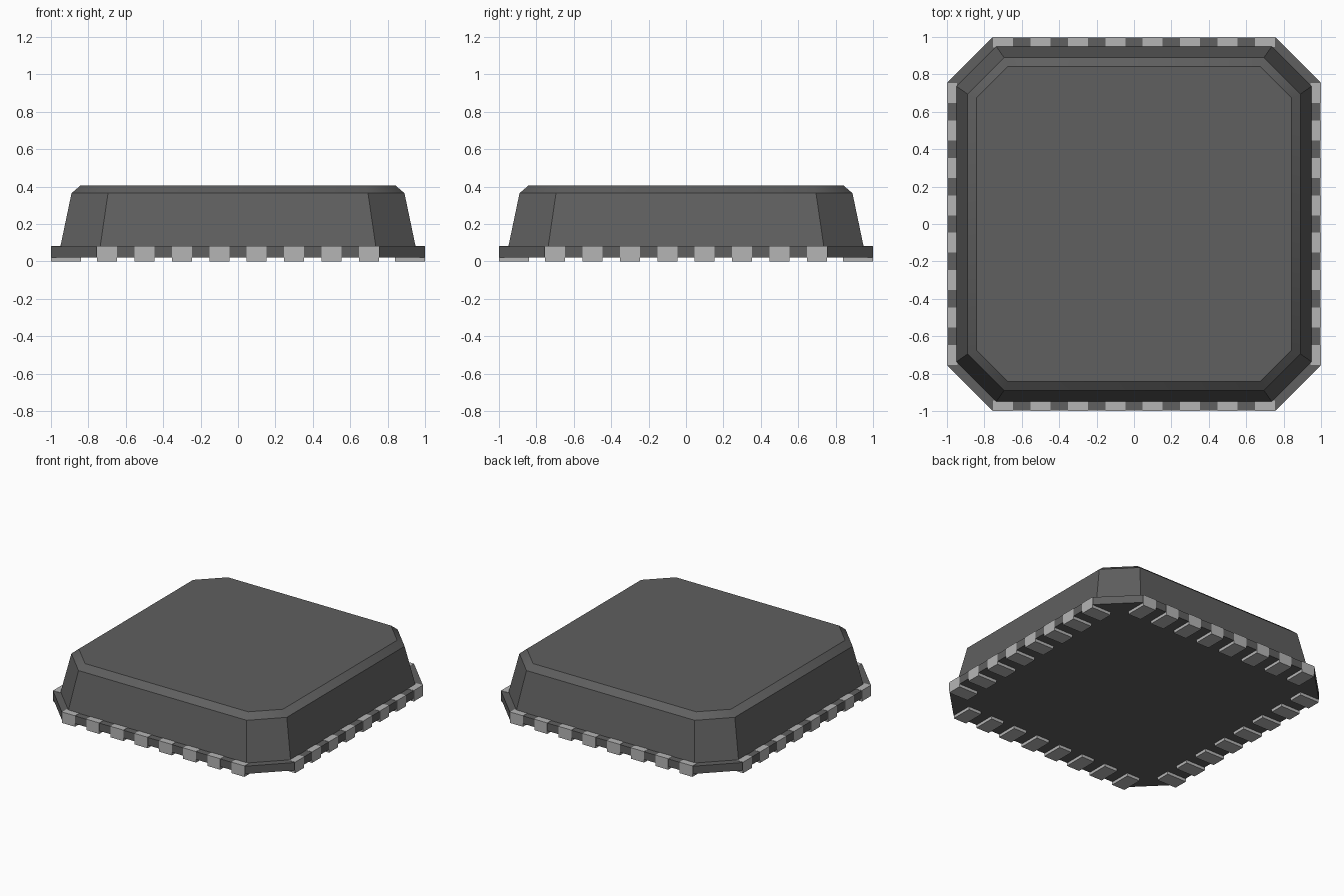
import bpy
import bmesh
import math

cube = bpy.data.objects.get("Cube")
if cube:
    bpy.data.objects.remove(cube, do_unlink=True)


def make_material(name, value):
    mat = bpy.data.materials.new(name)
    mat.use_nodes = True
    colour = (value, value, value, 1.0)
    mat.diffuse_color = colour
    mat.node_tree.nodes["Principled BSDF"].inputs["Base Color"].default_value = colour
    return mat


dark_grey = make_material("dark grey", 0.115)
light_metal = make_material("light metal", 0.46)


def add_object(name, bm, mat):
    bmesh.ops.recalc_face_normals(bm, faces=bm.faces)
    mesh = bpy.data.meshes.new(name)
    bm.to_mesh(mesh)
    bm.free()
    mesh.materials.append(mat)
    obj = bpy.data.objects.new(name, mesh)
    bpy.context.collection.objects.link(obj)
    return obj


def octagon_loft(name, rings, mat):
    """Loft chamfered squares; each ring is (half width, corner start, z)."""
    bm = bmesh.new()
    loops = []
    for h, c, z in rings:
        points = [(h, -c), (h, c), (c, h), (-c, h), (-h, c), (-h, -c), (-c, -h), (c, -h)]
        loops.append([bm.verts.new((x, y, z)) for x, y in points])
    for low, high in zip(loops, loops[1:]):
        for i in range(8):
            j = (i + 1) % 8
            bm.faces.new((low[i], low[j], high[j], high[i]))
    bm.faces.new(loops[0][::-1])
    bm.faces.new(loops[-1])
    return add_object(name, bm, mat)


# Thin base plate with cut corners
octagon_loft("base_plate", [(0.998, 0.757, 0.022), (0.998, 0.757, 0.08)], dark_grey)

# Tapered cover with a bevelled top rim
cover = octagon_loft("cover", [(0.95, 0.737, 0.078), (0.89, 0.695, 0.365),
                               (0.843, 0.674, 0.405)], dark_grey)
bpy.ops.object.select_all(action="DESELECT")
cover.select_set(True)
bpy.context.view_layer.objects.active = cover
bpy.ops.object.shade_smooth_by_angle(angle=math.radians(30))

# Contact pads: an L profile folding under the plate, eight along each side
PAD_WIDTH = 0.107
PROFILE = [(0.84, 0.0), (1.0, 0.0), (1.0, 0.082), (0.945, 0.082), (0.945, 0.024), (0.84, 0.024)]
for side, turn in (("left", 0), ("back", 1), ("right", 2), ("front", 3)):
    bm = bmesh.new()
    for k in range(8):
        centre = -0.7 + 0.2 * k
        ends = []
        for y in (centre - PAD_WIDTH / 2, centre + PAD_WIDTH / 2):
            ends.append([bm.verts.new((x, y, z)) for x, z in PROFILE])
        bm.faces.new(ends[0])
        bm.faces.new(ends[1][::-1])
        for i in range(len(PROFILE)):
            j = (i + 1) % len(PROFILE)
            bm.faces.new((ends[0][i], ends[0][j], ends[1][j], ends[1][i]))
    pads = add_object(side + "_contact_pads", bm, light_metal)
    pads.rotation_euler.z = turn * math.pi / 2
